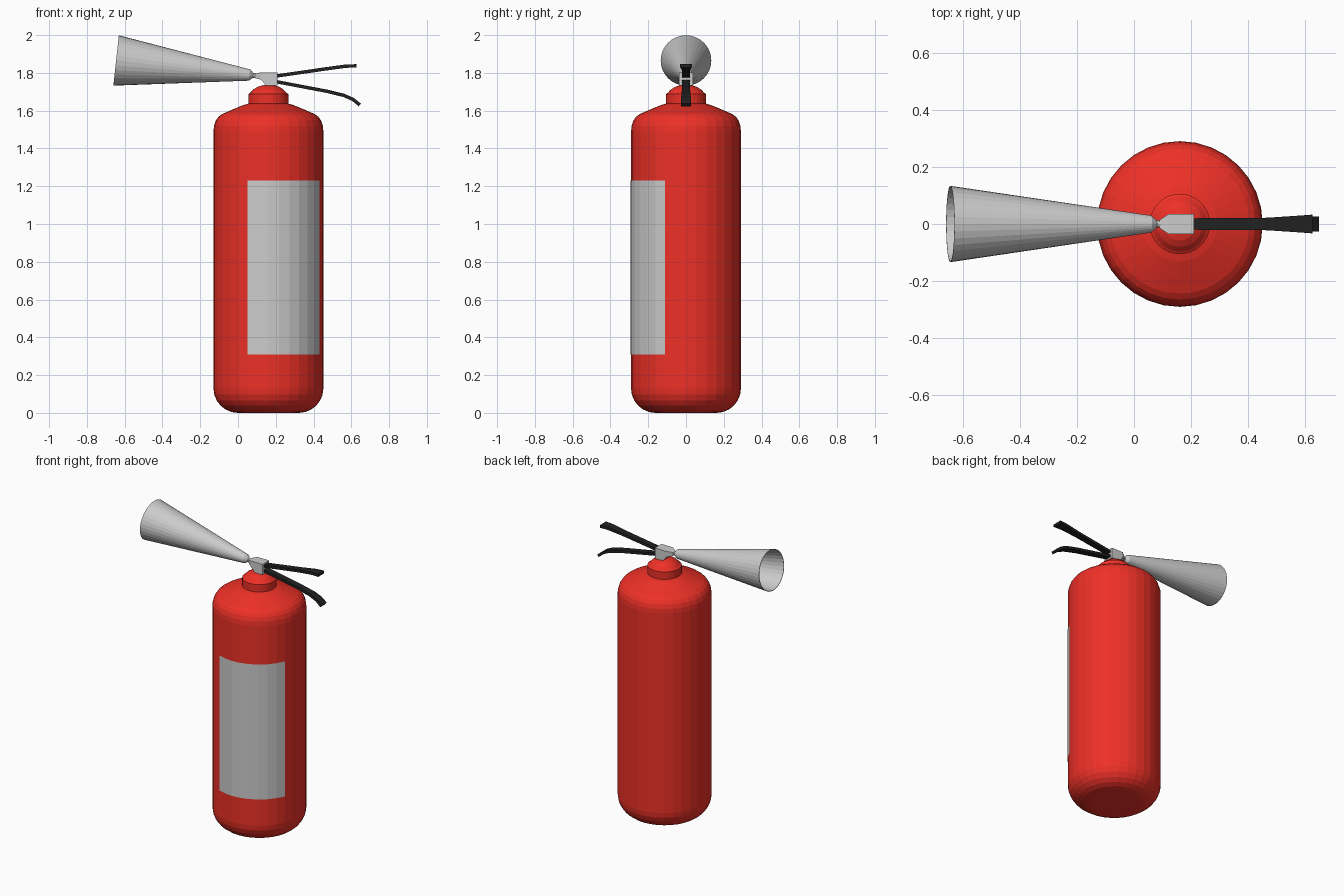
import bpy, bmesh
from math import sin, cos, pi, radians
from mathutils import Matrix, Vector

if "Cube" in bpy.data.objects:
    bpy.data.objects.remove(bpy.data.objects["Cube"])

SIDES = 32
CX = 0.161          # cylinder axis
R = 0.291           # cylinder radius


def material(name, color):
    m = bpy.data.materials.new(name)
    m.diffuse_color = (*color, 1)
    m.use_nodes = True
    m.node_tree.nodes["Principled BSDF"].inputs["Base Color"].default_value = m.diffuse_color
    return m


def finish(name, bm, mat=None, recalc=True):
    bmesh.ops.remove_doubles(bm, verts=bm.verts, dist=1e-5)
    if recalc:
        bmesh.ops.recalc_face_normals(bm, faces=bm.faces)
    mesh = bpy.data.meshes.new(name)
    bm.to_mesh(mesh)
    bm.free()
    ob = bpy.data.objects.new(name, mesh)
    bpy.context.collection.objects.link(ob)
    if mat:
        mesh.materials.append(mat)
    return ob


def lathe(name, profile, matrix, mat=None):
    """Revolve (radius, height) points around the local z axis."""
    bm = bmesh.new()
    verts = [bm.verts.new((r, 0, z)) for r, z in profile]
    edges = [bm.edges.new(p) for p in zip(verts, verts[1:])]
    bmesh.ops.spin(bm, geom=verts + edges, cent=(0, 0, 0), axis=(0, 0, 1),
                   angle=2 * pi, steps=SIDES)
    bm.transform(matrix)
    return finish(name, bm, mat)


def loft(name, sections, mat=None):
    """Join rectangles given as (upper (x, z), lower (x, z), half width)."""
    bm = bmesh.new()
    rings = []
    for (xa, za), (xb, zb), w in sections:
        rings.append([bm.verts.new(c) for c in
                      ((xa, -w, za), (xa, w, za), (xb, w, zb), (xb, -w, zb))])
    for a, b in zip(rings, rings[1:]):
        for i in range(4):
            j = (i + 1) % 4
            bm.faces.new((a[i], a[j], b[j], b[i]))
    bm.faces.new(rings[0])
    bm.faces.new(rings[-1])
    return finish(name, bm, mat)


def lever(name, path, mat, half=0.009):
    """Bent strip along (x, z, half width) points."""
    pts = [Vector((x, z)) for x, z, _ in path]
    sections = []
    for i, p in enumerate(pts):
        d = (pts[min(i + 1, len(pts) - 1)] - pts[max(i - 1, 0)]).normalized()
        n = Vector((-d.y, d.x)) * half
        sections.append((p + n, p - n, path[i][2]))
    return loft(name, sections, mat)


red = material("red_paint", (0.85, 0.03, 0.02))
black = material("black_metal", (0.015, 0.015, 0.015))
axis = Matrix.Translation((CX, 0, 0))

# Cylinder body with rounded base and sloping shoulder
base = [(0.161 + 0.13 * sin(a), 0.13 - 0.13 * cos(a))
        for a in (radians(15 * i) for i in range(7))]
shoulder = [(R, 1.49), (0.288, 1.52), (0.279, 1.547), (0.265, 1.567),
            (0.245, 1.582), (0.19, 1.606), (0.132, 1.63), (0.106, 1.637)]
lathe("cylinder_body", [(0, 0)] + base + shoulder + [(0, 1.637)], axis, red)

# Neck collar and domed cap
lathe("neck_cap", [(0, 1.63), (0.106, 1.63), (0.106, 1.688), (0.097, 1.694),
                   (0.08, 1.712), (0.058, 1.726), (0.032, 1.734), (0, 1.737)],
      axis, red)

# Label wrapped around a quarter of the cylinder
bm = bmesh.new()
columns = []
for i in range(9):
    a = radians(-22.5 + 11.25 * i)
    x, y = CX + (R + 0.0015) * sin(a), -(R + 0.0015) * cos(a)
    columns.append((bm.verts.new((x, y, 0.31)), bm.verts.new((x, y, 1.23))))
for (a, b), (c, d) in zip(columns, columns[1:]):
    bm.faces.new((a, c, d, b))
finish("label", bm, recalc=False)

# Valve block, tapering towards the horn
loft("valve_block", [((0.09, 1.796), (0.09, 1.772), 0.014),
                     ((0.122, 1.803), (0.122, 1.764), 0.036),
                     ((0.15, 1.803), (0.15, 1.732), 0.036),
                     ((0.21, 1.803), (0.21, 1.732), 0.036)])

# Discharge horn: thin pipe, then a hollow cone
direction = Vector((-0.705, 0, 0.077))
place = (Matrix.Translation((0.13, 0, 1.781)) @
         direction.to_track_quat('Z', 'Y').to_matrix().to_4x4())
lathe("discharge_horn", [(0, 0), (0.012, 0), (0.013, 0.05), (0.02, 0.058),
                         (0.03, 0.07), (0.134, 0.78), (0.131, 0.78),
                         (0.027, 0.073), (0, 0.073)], place)

# Squeeze lever above, carrying handle below
lever("squeeze_lever", [(0.2, 1.783, 0.02), (0.47, 1.822, 0.022),
                        (0.574, 1.836, 0.029), (0.627, 1.837, 0.033)], black)
lever("carry_handle", [(0.2, 1.754, 0.02), (0.474, 1.702, 0.022),
                       (0.56, 1.681, 0.024), (0.608, 1.66, 0.026),
                       (0.645, 1.63, 0.027)], black)
